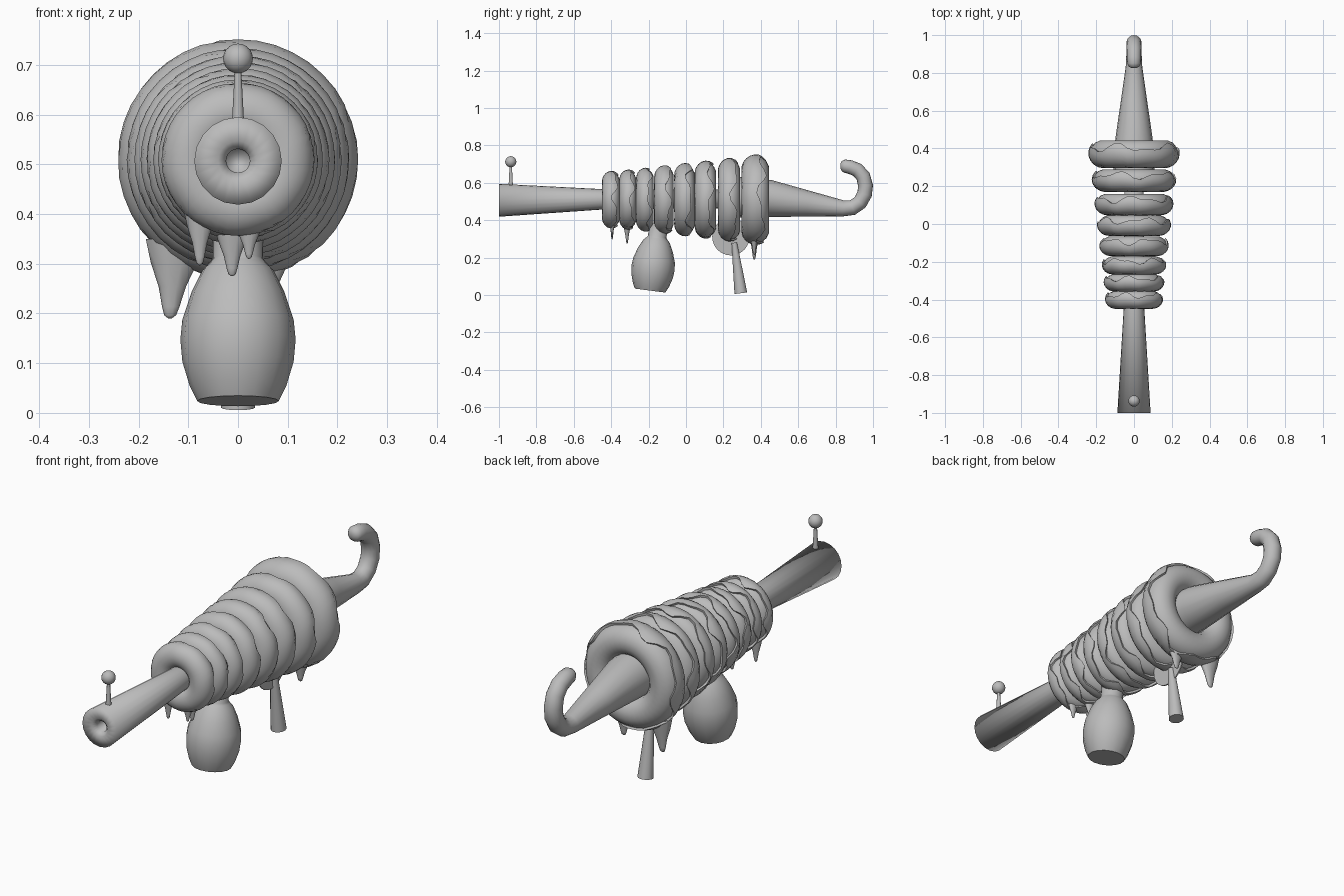
import bpy, bmesh, random
from math import cos, sin, pi, radians
from mathutils import Vector

random.seed(4)
cube = bpy.data.objects.get("Cube")
if cube:
    bpy.data.objects.remove(cube)

GREY = (0.5, 0.5, 0.5, 1)
grey = bpy.data.materials.new("plain grey")
grey.use_nodes = True
grey.diffuse_color = GREY
grey.node_tree.nodes["Principled BSDF"].inputs["Base Color"].default_value = GREY
AXIS_Z = 0.51


def finish(name, bm, angle=None):
    bmesh.ops.recalc_face_normals(bm, faces=bm.faces)
    mesh = bpy.data.meshes.new(name)
    bm.to_mesh(mesh)
    bm.free()
    mesh.materials.append(grey)
    ob = bpy.data.objects.new(name, mesh)
    bpy.context.collection.objects.link(ob)
    bpy.ops.object.select_all(action='DESELECT')
    ob.select_set(True)
    bpy.context.view_layer.objects.active = ob
    if angle:
        bpy.ops.object.shade_smooth_by_angle(angle=radians(angle))
    else:
        bpy.ops.object.shade_smooth()
    return ob


def bridge(bm, rings, closed=False):
    pairs = list(zip(rings, rings[1:]))
    if closed:
        pairs.append((rings[-1], rings[0]))
    for a, b in pairs:
        n = len(a)
        for i in range(n):
            j = (i + 1) % n
            bm.faces.new((a[i], a[j], b[j], b[i]))


def loft(name, stations, sides=16, direction=None, flat=1, angle=50):
    """Round sections (x, y, z, radius) swept along a path."""
    bm = bmesh.new()
    pts = [Vector(s[:3]) for s in stations]
    rings = []
    for i, s in enumerate(stations):
        t = direction or pts[min(i + 1, len(pts) - 1)] - pts[max(i - 1, 0)]
        t = Vector((0, t[1], t[2])).normalized()
        normal = Vector((0, -t.z, t.y))
        ring = []
        for k in range(sides):
            a = 2 * pi * k / sides
            ring.append(bm.verts.new(pts[i] + s[3] * (
                cos(a) * Vector((1, 0, 0)) + flat * sin(a) * normal)))
        rings.append(ring)
    bridge(bm, rings)
    bm.faces.new(rings[0])
    bm.faces.new(rings[-1])
    return finish(name, bm, angle)


def doughnut(name, y, outer, hole, half):
    """Dough ring around the barrel, with wavy icing over its front."""
    major, minor = (outer + hole) / 2, (outer - hole) / 2
    segs, rows = 40, 14

    def point(theta, phi, grow):
        r = major + (minor + grow) * cos(phi)
        return (r * cos(theta), y - (half + grow) * sin(phi), AXIS_Z + r * sin(theta))

    bm = bmesh.new()
    rings = [[bm.verts.new(point(2 * pi * i / segs, 2 * pi * j / rows, 0))
              for j in range(rows)] for i in range(segs)]
    bridge(bm, rings, True)
    finish(name + "_dough", bm)

    bm = bmesh.new()
    p, q = random.uniform(0, 6), random.uniform(0, 6)
    rings = []
    for j in range(13):
        ring = []
        for i in range(segs):
            th = 2 * pi * i / segs
            wave = 0.6 * sin(5 * th + p) + 0.4 * sin(9 * th + q)
            start, end = radians(165), radians(-22 + 24 * wave)
            grow = -0.004 if j in (0, 12) else 0.009
            u = min(max(j - 1, 0), 10) / 10
            ring.append(bm.verts.new(point(th, start + (end - start) * u, grow)))
        rings.append(ring)
    bridge(bm, rings)
    finish(name + "_icing", bm, 60)


# Flared barrel with a bored muzzle
loft("barrel", [(0, -0.85, 0.507, 0.022), (0, -0.985, 0.507, 0.024), (0, -1, 0.507, 0.04),
                (0, -1, 0.507, 0.088), (0, -0.44, 0.512, 0.054), (0, 0.3, 0.515, 0.05)],
     20, Vector((0, 1, 0)), 1, None)

# Tapered stock curling into a hooked tail
loft("hooked_stock", [(0, 0.25, 0.525, 0.11), (0, 0.45, 0.516, 0.099), (0, 0.65, 0.489, 0.07),
                      (0, 0.84, 0.463, 0.043), (0, 0.89, 0.468, 0.041), (0, 0.93, 0.495, 0.04),
                      (0, 0.955, 0.54, 0.04), (0, 0.96, 0.585, 0.04), (0, 0.947, 0.635, 0.039),
                      (0, 0.915, 0.67, 0.038), (0, 0.875, 0.685, 0.037), (0, 0.847, 0.69, 0.035),
                      (0, 0.832, 0.69, 0.026), (0, 0.825, 0.69, 0.01)])

# Doughnuts growing towards the back: centre, outer radius, half width
sizes = [(-0.397, 0.145, 0.043), (-0.307, 0.152, 0.041), (-0.215, 0.162, 0.043),
         (-0.113, 0.175, 0.048), (-0.004, 0.187, 0.05), (0.108, 0.2, 0.053),
         (0.235, 0.215, 0.056), (0.375, 0.233, 0.07)]
for n, (y, outer, half) in enumerate(sizes):
    doughnut(f"doughnut_{n + 1}", y, outer, 0.05 + 0.006 * n, half)


# Icing drips hanging below the rings
def drip(name, x, y, top, tip, width, lean=0):
    profile = [(0, 1.1), (0.3, 0.85), (0.6, 0.5), (0.85, 0.32), (0.96, 0.22), (1, 0.06)]
    loft(name, [(x + lean * u, y, top + (tip - top) * u, width * w) for u, w in profile],
         10, Vector((0, 0, -1)), 0.55, 60)


drip("front_drip_right", -0.077, -0.395, 0.41, 0.297, 0.03)
drip("front_drip_middle", -0.012, -0.315, 0.38, 0.275, 0.034)
drip("front_drip_left", 0.022, -0.395, 0.38, 0.31, 0.024)
drip("rear_drip_right", -0.125, 0.365, 0.35, 0.19, 0.055, -0.012)
drip("rear_drip_left", 0.06, 0.365, 0.33, 0.215, 0.045)

# Jug-shaped magazine, leaning slightly
jug = [(0, 0.082), (0.03, 0.097), (0.08, 0.112), (0.125, 0.116), (0.165, 0.112),
       (0.22, 0.094), (0.265, 0.072), (0.282, 0.056), (0.29, 0.05), (0.36, 0.05)]
lean = Vector((0, 0.13, 0.99))
loft("magazine", [(0, -0.192 + h * lean.y, 0.024 + h * lean.z, r) for h, r in jug], 16, lean)

# Trigger and the thin round plate above it
loft("trigger", [(0, 0.293, 0.01, 0.034), (0, 0.258, 0.28, 0.015)], 12)
bm = bmesh.new()
sides = 24
rings = [[bm.verts.new((x, 0.24 + 0.1 * cos(2 * pi * k / sides),
                        0.312 + 0.1 * sin(2 * pi * k / sides))) for k in range(sides)]
         for x in (-0.003, 0.003)]
bridge(bm, rings)
for ring in rings:
    bm.faces.new(ring)
finish("trigger_plate", bm, 40)

# Pin sight with a ball on top
loft("sight_pin", [(0, -0.937, 0.57, 0.013), (0, -0.937, 0.7, 0.006)], 10)
bm = bmesh.new()
bmesh.ops.create_uvsphere(bm, u_segments=16, v_segments=10, radius=0.03)
bmesh.ops.translate(bm, verts=bm.verts, vec=(0, -0.937, 0.713))
finish("sight_ball", bm)
